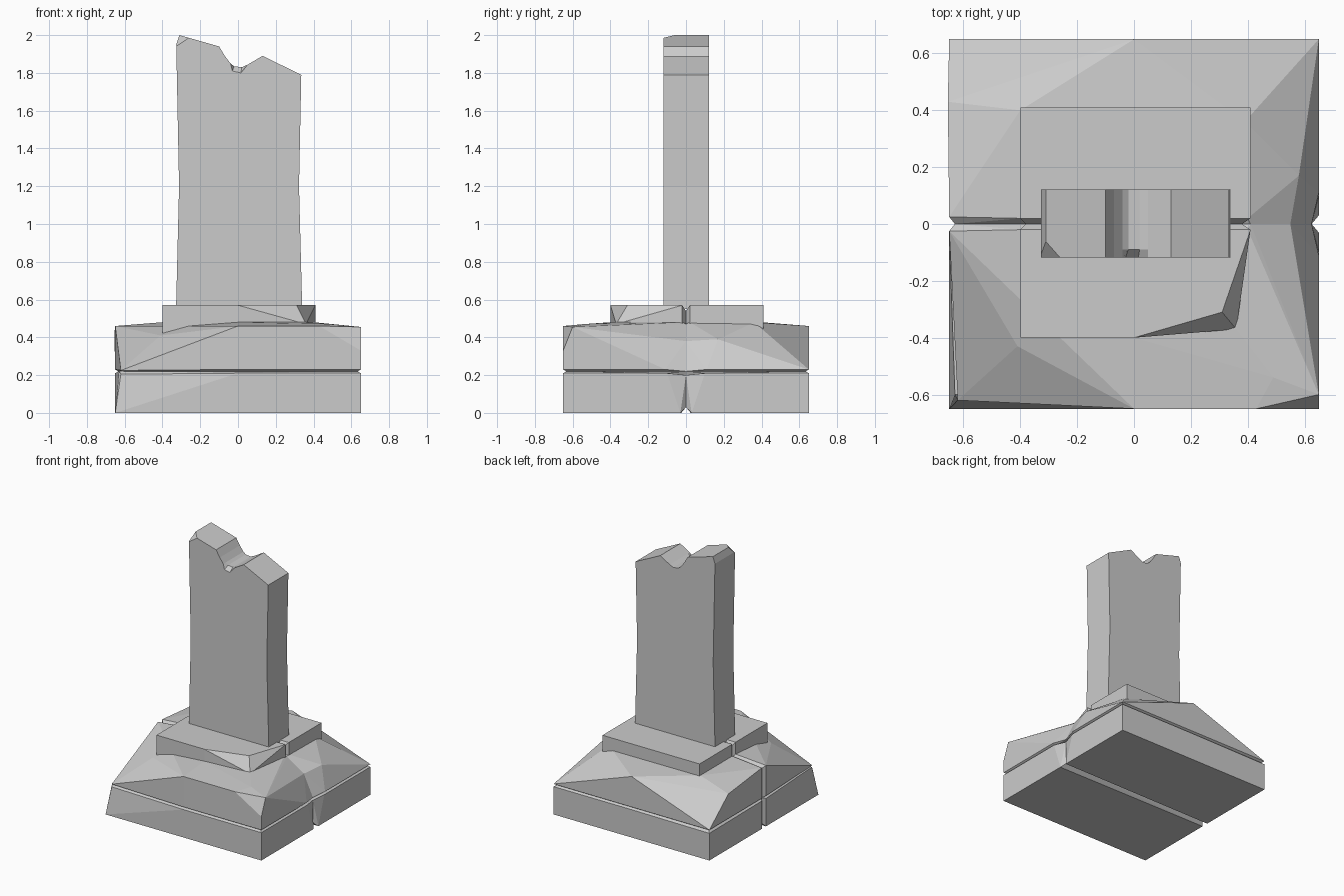
import bpy, bmesh
from mathutils import Vector

if "Cube" in bpy.data.objects:
    bpy.data.objects.remove(bpy.data.objects["Cube"])


def finish(name, bm):
    bmesh.ops.recalc_face_normals(bm, faces=bm.faces[:])
    me = bpy.data.meshes.new(name)
    bm.to_mesh(me)
    bm.free()
    ob = bpy.data.objects.new(name, me)
    bpy.context.collection.objects.link(ob)
    return ob


def stone(name, pts):
    """Flat-faced chipped stone: the convex hull of a few corner points."""
    bm = bmesh.new()
    for p in pts:
        bm.verts.new(p)
    bmesh.ops.convex_hull(bm, input=bm.verts[:])
    loose = [v for v in bm.verts if not v.link_faces]
    bmesh.ops.delete(bm, geom=loose, context='VERTS')
    bmesh.ops.dissolve_limit(bm, angle_limit=0.02, verts=bm.verts[:], edges=bm.edges[:])
    return finish(name, bm)


W = 0.65
# Each base layer is two halves that meet at y = 0, leaving a V crack all round
for side, s in (("front", -1), ("back", 1)):
    # Square bottom slab, one corner leaning in, crack widening on the right
    corner = 0.62 if s < 0 else W
    stone(side + "_bottom_slab", [
        (-W, s*W, 0), (W, s*W, 0), (W, s*0.03, 0), (-W, s*0.025, 0),
        (-corner, s*corner, 0.205), (0, s*W, 0.21), (W, s*W, 0.21),
        (W, s*0.10, 0.21), (-W, s*0.025, 0.21),
        (-0.63, s*0.63 if s > 0 else -0.60, 0.222), (0.63, s*0.63, 0.222),
        (0.62, 0, 0.03), (0.625, 0, 0.2), (-0.63, 0, 0.03), (-0.63, 0, 0.222)])

# Chipped upper block, shared crack points plus the corners of each half
def crack(s):
    return [(0.41, 0, 0.47), (0.55, 0, 0.38), (0.625, 0, 0.22), (-0.63, 0, 0.22),
            (-0.63, 0, 0.44), (-0.39, 0, 0.455), (0.58, s*0.17, 0.39),
            (W, s*0.11, 0.23), (-W, s*0.025, 0.23), (-W, s*0.025, 0.46),
            (0.40, s*0.02, 0.48), (-0.40, s*0.02, 0.48),
            (0.63, s*0.63, 0.218), (0.63, s*0.1, 0.218)]

stone("front_upper_block", crack(-1) + [
    (-0.62, -0.62, 0.225), (0, -W, 0.23), (W, -W, 0.23), (-0.41, -0.43, 0.41),
    (0, -W, 0.46), (0.43, -W, 0.46), (0.49, -0.54, 0.47), (W, -0.60, 0.455),
    (W, -W, 0.33), (0.36, -0.37, 0.48), (0, -0.40, 0.48), (-0.60, -0.60, 0.218)])
stone("back_upper_block", crack(1) + [
    (-W, W, 0.23), (W, W, 0.23), (0, W, 0.46), (-0.655, 0.43, 0.42),
    (0.41, 0.47, 0.40), (-0.40, 0.40, 0.48), (0.39, 0.36, 0.48), (-0.63, 0.63, 0.218)])

# Thin cap under the pillar
C = 0.40
cap_crack = [(0.38, 0, 0.44), (0.38, 0, 0.54), (-0.38, 0, 0.44), (-0.38, 0, 0.54)]
stone("front_cap", cap_crack + [
    (-C, -0.02, 0.44), (-C, -C, 0.40), (0, -C, 0.46), (0.36, -0.37, 0.47), (0.41, -0.02, 0.46),
    (-C, -0.02, 0.57), (-C, -C, 0.57), (0, -C, 0.57), (0.31, -0.31, 0.57), (0.41, -0.02, 0.57)])
stone("back_cap", cap_crack + [
    (x, y, z) for x in (-C, 0.41) for y in (0.02, 0.41) for z in (0.44, 0.57)])

# Broken pillar: front outline lofted backwards, with a nick in the front of the break
outline = [(-0.328, 0.55), (-0.312, 1.2), (-0.327, 1.95), (-0.31, 2.0), (-0.10, 1.94),
           (-0.07, 1.89), (-0.04, 1.85), (-0.02, 1.835), (0.02, 1.83), (0.05, 1.843),
           (0.13, 1.89), (0.335, 1.79), (0.323, 1.2), (0.34, 0.55)]
nicked = list(outline)
nicked[7], nicked[8] = (-0.03, 1.81), (0.015, 1.80)
bm = bmesh.new()
rings = [[bm.verts.new((x, y, z)) for x, z in prof]
         for y, prof in ((-0.118, nicked), (-0.09, outline), (0.122, outline))]
n = len(outline)
for a, b in zip(rings, rings[1:]):
    for i in range(n):
        j = (i + 1) % n
        bm.faces.new((a[i], a[j], b[j], b[i]))
bm.faces.new(rings[0])
bm.faces.new(rings[-1])
# Slice off the small top corner
p = Vector((-0.26, -0.118, 1.986))
nor = (Vector((-0.312, -0.06, 2.0)) - p).cross(Vector((-0.327, -0.118, 1.94)) - p)
bmesh.ops.bisect_plane(bm, geom=bm.verts[:] + bm.edges[:] + bm.faces[:],
                       plane_co=p, plane_no=nor, clear_outer=True)
bmesh.ops.holes_fill(bm, edges=[e for e in bm.edges if e.is_boundary], sides=0)
finish("broken_pillar", bm)
